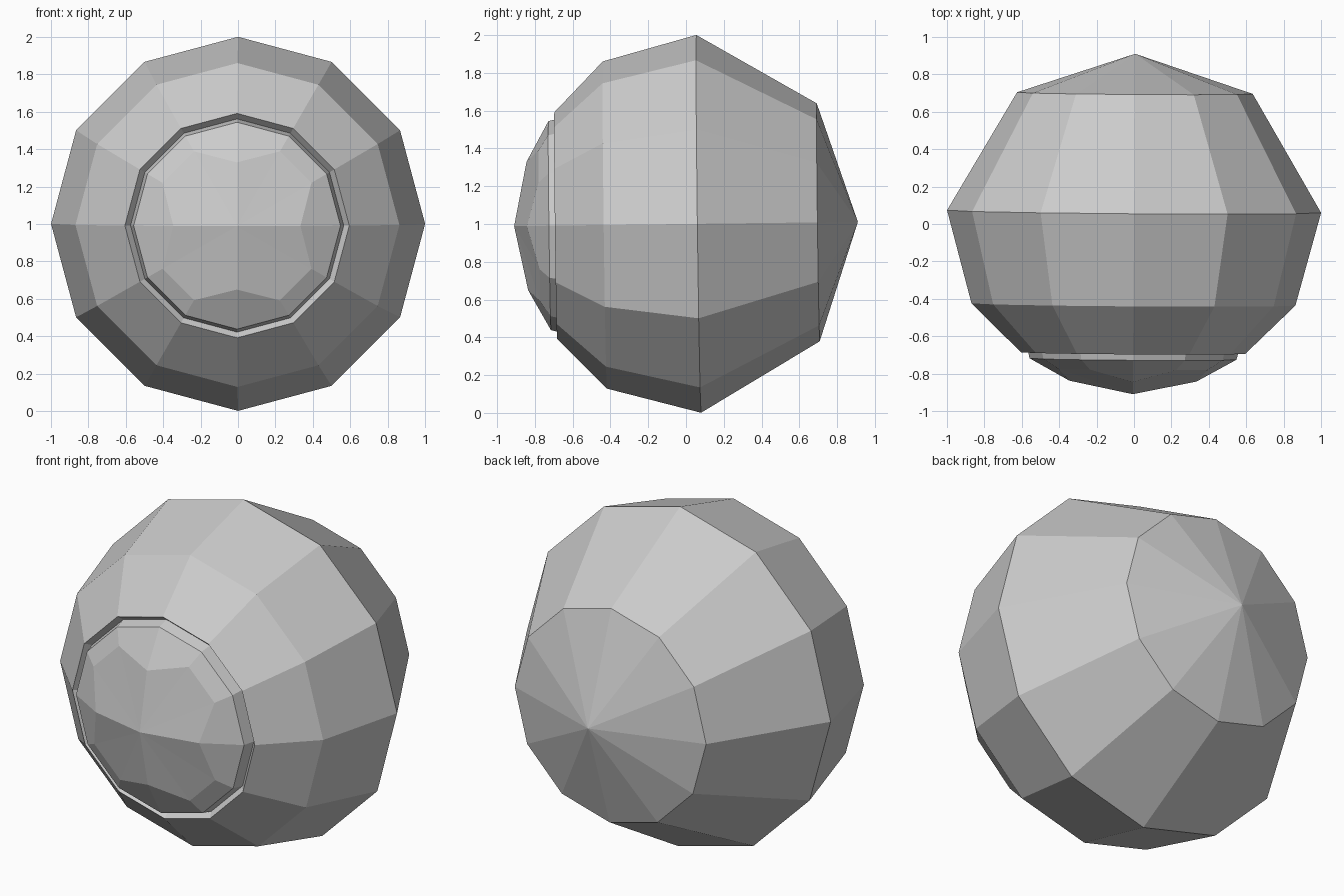
import bpy
import bmesh
from math import sin, cos, tau, radians
from mathutils import Matrix

if "Cube" in bpy.data.objects:
    bpy.data.objects.remove(bpy.data.objects["Cube"])

SIDES = 12
# slight lean of the whole eye, pivoting at its centre
LEAN = Matrix.Translation((0, 0, 1)) @ Matrix.Rotation(0.0125, 4, 'X') @ Matrix.Rotation(-0.007, 4, 'Z')


def lathe(name, rings, tip, tip_first=True):
    """Bridge 12-sided rings around the y axis; rings hold functions i -> (y, radius)."""
    bm = bmesh.new()
    loops = []
    for ring in rings:
        loop = []
        for i in range(SIDES):
            y, r = ring(i) if callable(ring) else ring
            a = tau * i / SIDES
            loop.append(bm.verts.new((r * sin(a), y, r * cos(a))))
        loops.append(loop)
    pole = bm.verts.new((0, tip, 0))
    for i in range(SIDES):
        j = (i + 1) % SIDES
        bm.faces.new((pole, loops[0][i], loops[0][j]))
        for a, b in zip(loops, loops[1:]):
            bm.faces.new((a[i], b[i], b[j], a[j]))
    bmesh.ops.recalc_face_normals(bm, faces=bm.faces)
    # outward means away from the centre at the pole
    bm.normal_update()
    if pole.link_faces[0].normal.y * tip < 0:
        bmesh.ops.reverse_faces(bm, faces=bm.faces)
    bm.transform(LEAN)
    mesh = bpy.data.meshes.new(name)
    bm.to_mesh(mesh)
    bm.free()
    obj = bpy.data.objects.new(name, mesh)
    bpy.context.collection.objects.link(obj)
    return obj


# eyeball shell with a shallow conical lip around the front opening
lathe("eyeball", [(0.70, 0.63), (0.067, 1.0), (-0.43, 0.866),
                  (-0.69, 0.60), (-0.655, 0.57)], 0.91)


# faceted lens: the ring dips inward at every quarter turn
def facet_ring(i):
    return (-0.84, 0.34) if i % 3 == 0 else (-0.775, 0.46)


lathe("lens", [facet_ring, (-0.722, 0.553), (-0.655, 0.57)], -0.91)
